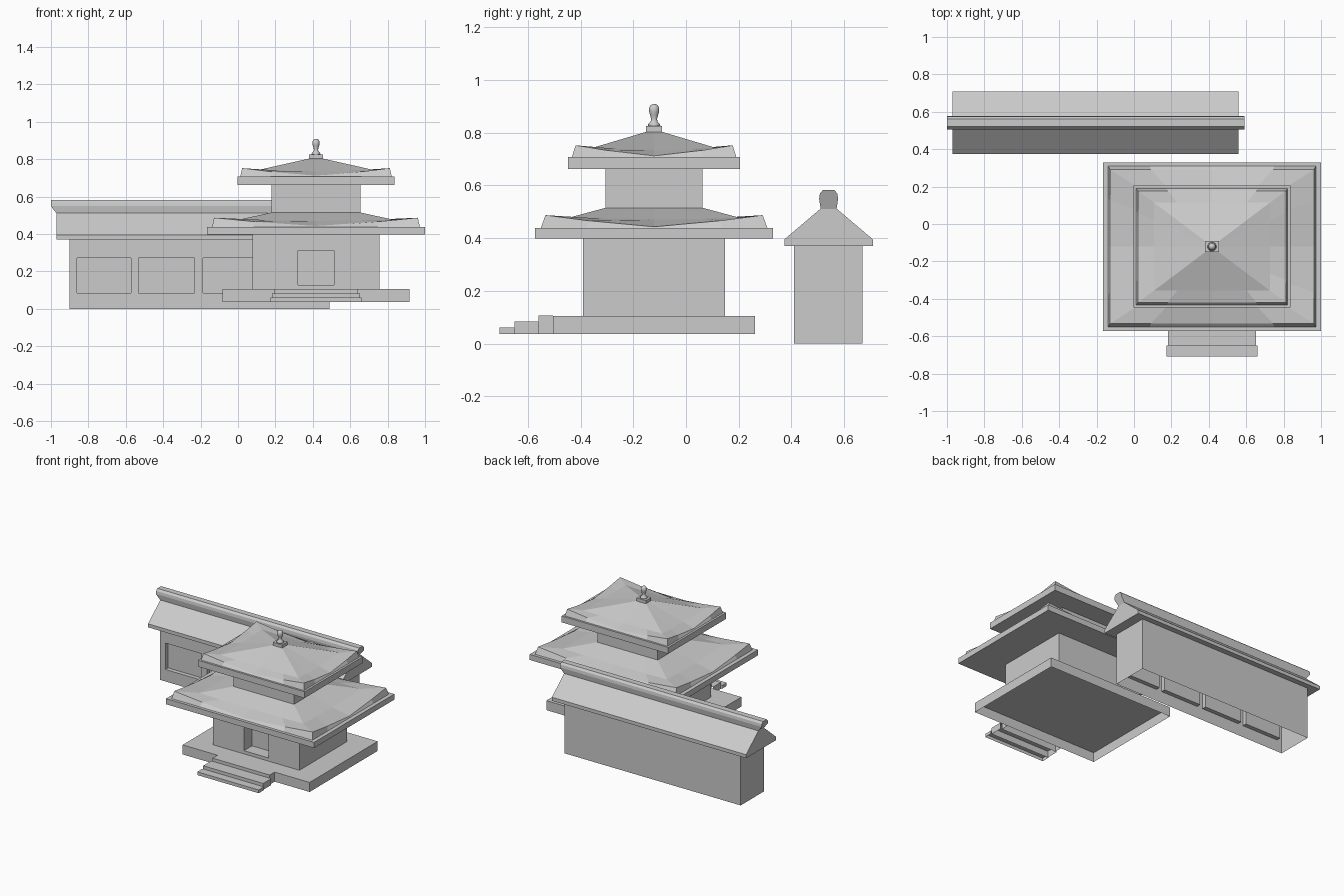
import bpy, bmesh, math

if "Cube" in bpy.data.objects:
    bpy.data.objects.remove(bpy.data.objects["Cube"])

CX, CY = 0.417, -0.121          # centre of the two-tier pavilion

mat = bpy.data.materials.new("plain_grey")
mat.diffuse_color = (0.6, 0.6, 0.6, 1)
mat.use_nodes = True
mat.node_tree.nodes["Principled BSDF"].inputs["Base Color"].default_value = mat.diffuse_color


def finish(name, verts, faces, fix=True):
    mesh = bpy.data.meshes.new(name)
    mesh.from_pydata(verts, [], faces)
    bm = bmesh.new()
    bm.from_mesh(mesh)
    bmesh.ops.remove_doubles(bm, verts=bm.verts, dist=0.0002)
    if fix:
        bmesh.ops.recalc_face_normals(bm, faces=bm.faces)
    bm.to_mesh(mesh)
    bm.free()
    mesh.materials.append(mat)
    ob = bpy.data.objects.new(name, mesh)
    bpy.context.collection.objects.link(ob)
    return ob


def box(name, x0, x1, y0, y1, z0, z1, skip=()):
    """Box whose named sides can be left open."""
    v = [(x, y, z) for z in (z0, z1) for y in (y0, y1) for x in (x0, x1)]
    f = {"bottom": (0, 2, 3, 1), "top": (4, 5, 7, 6), "front": (0, 1, 5, 4),
         "back": (2, 6, 7, 3), "left": (0, 4, 6, 2), "right": (1, 3, 7, 5)}
    return finish(name, v, [q for k, q in f.items() if k not in skip], False)


def front_wall(name, x0, x1, y, z0, z1, openings, za, zb, depth):
    """Front wall with a row of recessed openings."""
    verts, faces = [], []

    def quad(*p):
        n = len(verts)
        verts.extend(p)
        faces.append((n, n + 1, n + 2, n + 3))

    def panel(a, b, c, d, yy):
        quad((a, yy, c), (b, yy, c), (b, yy, d), (a, yy, d))

    xs = sorted([x0, x1] + [x for o in openings for x in o])
    zs = [z0, za, zb, z1]
    yb = y + depth
    for a, b in zip(xs, xs[1:]):
        for c, d in zip(zs, zs[1:]):
            if (a, b) in openings and c == za:
                panel(a, b, c, d, yb)
                quad((a, y, c), (a, yb, c), (a, yb, d), (a, y, d))
                quad((b, yb, c), (b, y, c), (b, y, d), (b, yb, d))
                quad((a, y, c), (b, y, c), (b, yb, c), (a, yb, c))
                quad((a, yb, d), (b, yb, d), (b, y, d), (a, y, d))
            else:
                panel(a, b, c, d, y)
    return finish(name, verts, faces, False)


def loft(name, rings, caps=True):
    n = len(rings[0])
    verts = [p for r in rings for p in r]
    faces = [(i * n + j, i * n + (j + 1) % n, (i + 1) * n + (j + 1) % n, (i + 1) * n + j)
             for i in range(len(rings) - 1) for j in range(n)]
    if caps:
        faces.append(tuple(reversed(range(n))))
        faces.append(tuple(range((len(rings) - 1) * n, len(rings) * n)))
    return finish(name, verts, faces)


def roof_ring(hx, hy, z_corner, z_mid):
    """Rectangle around the pavilion centre with lifted corners."""
    pts = []
    for ux, uy, vx, vy in ((1, 0, 0, -1), (0, 1, 1, 0), (-1, 0, 0, 1), (0, -1, -1, 0)):
        for t in (-1, -0.6, 0, 0.6):
            z = z_mid + (z_corner - z_mid) * abs(t) ** 1.3
            pts.append((CX + hx * (ux * t + vx), CY + hy * (uy * t + vy), z))
    return pts


def block(name, hx, hy, z0, z1, skip=()):
    return box(name, CX - hx, CX + hx, CY - hy, CY + hy, z0, z1, skip)


# --- pavilion platform and steps (hollow underneath)
block("platform", 0.5, 0.383, 0.037, 0.105, ("bottom",))
step_y = [-0.708, -0.65, -0.56, -0.504]
for i, hw in enumerate((0.242, 0.236, 0.225)):
    box(f"step_{i + 1}", CX - hw, CX + hw, step_y[i], step_y[i + 1],
        0.037, 0.06 + 0.0228 * i, ("bottom", "back"))

# --- pavilion walls
block("lower_walls", 0.34, 0.269, 0.105, 0.40, ("front", "top", "bottom"))
front_wall("lower_front_wall", CX - 0.34, CX + 0.34, CY - 0.269, 0.105, 0.40,
           [(0.32, 0.513)], 0.128, 0.312, 0.09)
block("upper_walls", 0.238, 0.184, 0.51, 0.665, ("top", "bottom"))

# --- pavilion roofs: flat eave slab plus swept tiled surface
block("lower_eave", 0.583, 0.451, 0.398, 0.438)
loft("lower_roof", [roof_ring(0.555, 0.43, 0.438, 0.438),
                    roof_ring(0.545, 0.412, 0.487, 0.443),
                    roof_ring(0.41, 0.325, 0.477, 0.470),
                    roof_ring(0.238, 0.184, 0.515, 0.515)], False)
block("upper_eave", 0.42, 0.326, 0.662, 0.707)
loft("upper_roof", [roof_ring(0.405, 0.312, 0.707, 0.707),
                    roof_ring(0.395, 0.298, 0.752, 0.712),
                    roof_ring(0.31, 0.235, 0.742, 0.735),
                    roof_ring(0.037, 0.03, 0.803, 0.803)], False)

# --- finial: square base and turned bulb
block("finial_base", 0.037, 0.03, 0.80, 0.825)
profile = [(0.024, 0.825), (0.022, 0.833), (0.013, 0.842), (0.011, 0.852), (0.015, 0.866),
           (0.019, 0.880), (0.0195, 0.890), (0.016, 0.901), (0.009, 0.907), (0.003, 0.909)]
N = 16
bulb = loft("finial_bulb", [[(CX + r * math.cos(2 * math.pi * k / N),
                              CY + r * math.sin(2 * math.pi * k / N), z) for k in range(N)]
                            for r, z in profile])
for p in bulb.data.polygons:
    p.use_smooth = True

# --- long hall body (hollow underneath) with four recessed windows
box("hall_walls", -0.90, 0.49, 0.41, 0.67, 0, 0.375, ("front", "top", "bottom"))
windows = [(-0.86, -0.573), (-0.532, -0.232), (-0.188, 0.112), (0.155, 0.45)]
front_wall("hall_front_wall", -0.90, 0.49, 0.41, 0, 0.375, windows, 0.085, 0.273, 0.03)

# --- long hall gable roof
HY = 0.541
gable = [(-0.168, 0.37), (0.168, 0.37), (0.168, 0.395), (0.03, 0.512),
         (-0.03, 0.512), (-0.168, 0.395)]
loft("hall_roof", [[(x, HY + dy, z) for dy, z in gable] for x in (-0.97, 0.56)])

# --- ridge beam with undercut ends
half = [(0.03, 0.51), (0.036, 0.549), (0.033, 0.569), (0.021, 0.583)]
ridge = half + [(-a, z) for a, z in reversed(half)]
loft("hall_ridge", [[(x + (0 if z > 0.52 else s * 0.03), HY + dy, z) for dy, z in ridge]
                    for x, s in ((-1.0, 1), (0.59, -1))])
